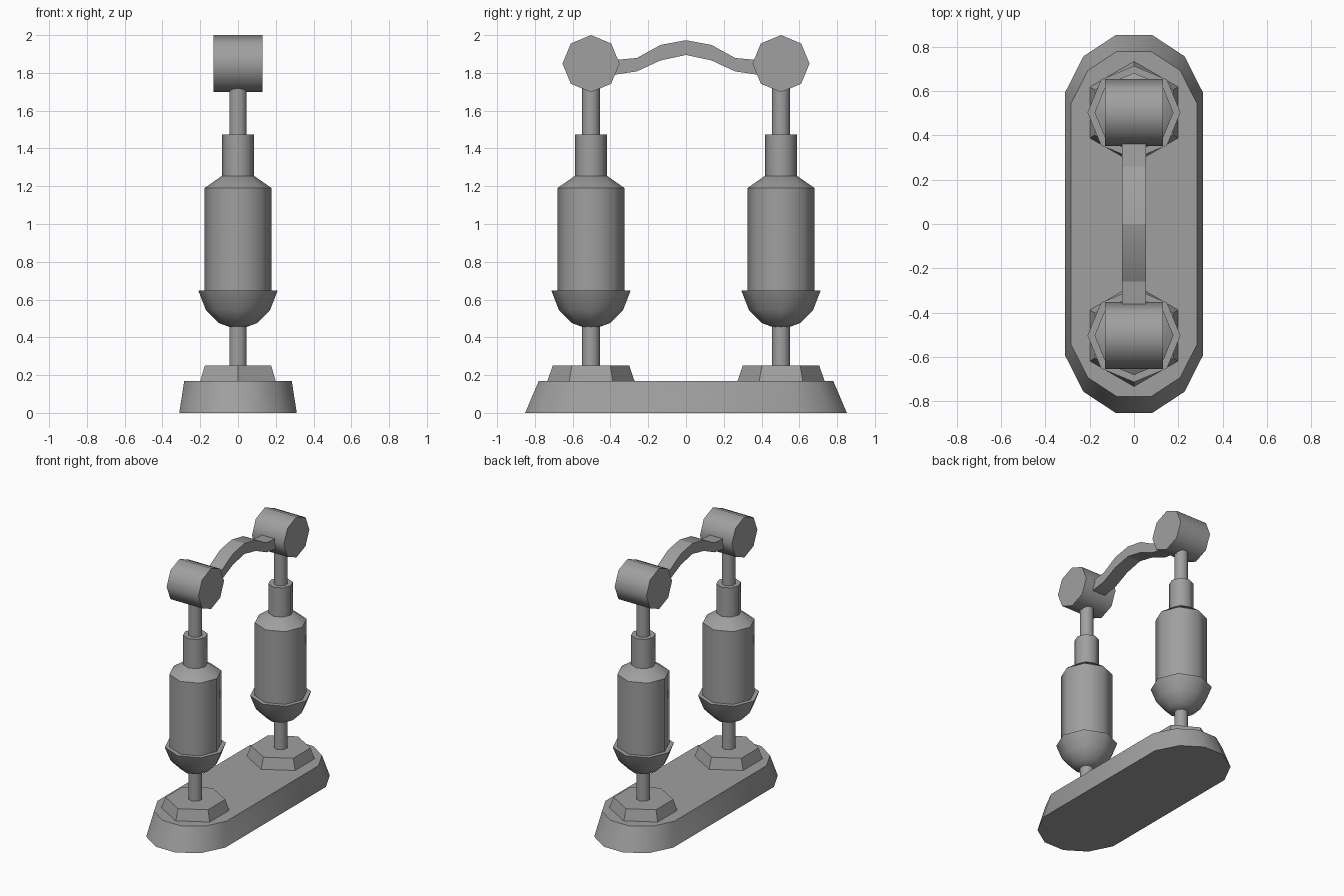
import bpy
import math

cube = bpy.data.objects.get("Cube")
if cube:
    bpy.data.objects.remove(cube, do_unlink=True)

grey = bpy.data.materials.new("mid_grey")
grey.use_nodes = True
colour = (0.35, 0.35, 0.35, 1)
grey.diffuse_color = colour
grey.node_tree.nodes["Principled BSDF"].inputs["Base Color"].default_value = colour


def loft(name, rings, smooth=50):
    """Skin a stack of equal rings and cap both ends."""
    n = len(rings[0])
    verts = [p for ring in rings for p in ring]
    faces = [tuple(reversed(range(n))), tuple(range(len(verts) - n, len(verts)))]
    for k in range(len(rings) - 1):
        for i in range(n):
            a, b = k * n + i, k * n + (i + 1) % n
            faces.append((a, b, b + n, a + n))
    mesh = bpy.data.meshes.new(name)
    mesh.from_pydata(verts, [], faces)
    mesh.materials.append(grey)
    obj = bpy.data.objects.new(name, mesh)
    bpy.context.collection.objects.link(obj)
    if smooth:
        bpy.ops.object.select_all(action='DESELECT')
        obj.select_set(True)
        bpy.context.view_layer.objects.active = obj
        bpy.ops.object.shade_smooth_by_angle(angle=math.radians(smooth))
    return obj


def lathe(name, y, profile, sides, smooth=50):
    """Turn a (radius, height) profile about an upright axis, one corner on +y."""
    turn = [math.pi / 2 + 2 * math.pi * i / sides for i in range(sides)]
    return loft(name, [[(r * math.cos(t), y + r * math.sin(t), z) for t in turn]
                       for r, z in profile], smooth)


# Long rounded base, tapering towards the top
def base_ring(scale, z):
    ring = []
    for i in range(12):
        t = math.radians(15 + 30 * i)
        shift = math.copysign(0.498, math.sin(t))
        ring.append((scale * 0.322 * math.cos(t),
                     scale * (shift + 0.366 * math.sin(t)), z))
    return ring


loft("base", [base_ring(1, 0), base_ring(0.915, 0.17)], 35)

# Two identical columns
for side, y in (("front", -0.503), ("back", 0.503)):
    lathe(side + "_flange", y, [(0.23, 0.17), (0.203, 0.25)], 6, 0)
    lathe(side + "_rod", y, [(0.048, 0.25), (0.048, 1.75)], 10)
    lathe(side + "_cup", y, [(0.045, 0.455), (0.10, 0.475), (0.17, 0.545), (0.21, 0.648)], 8)
    lathe(side + "_body", y, [(0.178, 0.64), (0.178, 1.19), (0.085, 1.255)], 8)
    lathe(side + "_collar", y, [(0.084, 1.25), (0.084, 1.473)], 8)
    # Sideways octagonal head
    turn = [i * math.pi / 4 for i in range(8)]
    loft(side + "_head", [[(x, y + 0.151 * math.cos(t), 1.849 + 0.151 * math.sin(t))
                           for t in turn] for x in (-0.131, 0.131)])

# Arched handle joining the heads
half = [(0.0, 1.973, 1.895), (0.135, 1.948, 1.866), (0.26, 1.879, 1.808), (0.38, 1.868, 1.79)]
arch = [(-y, top, low) for y, top, low in reversed(half[1:])] + half
w = 0.053
loft("handle", [[(-w, y, low), (-w, y, top), (w, y, top), (w, y, low)]
                for y, top, low in arch], 20)
